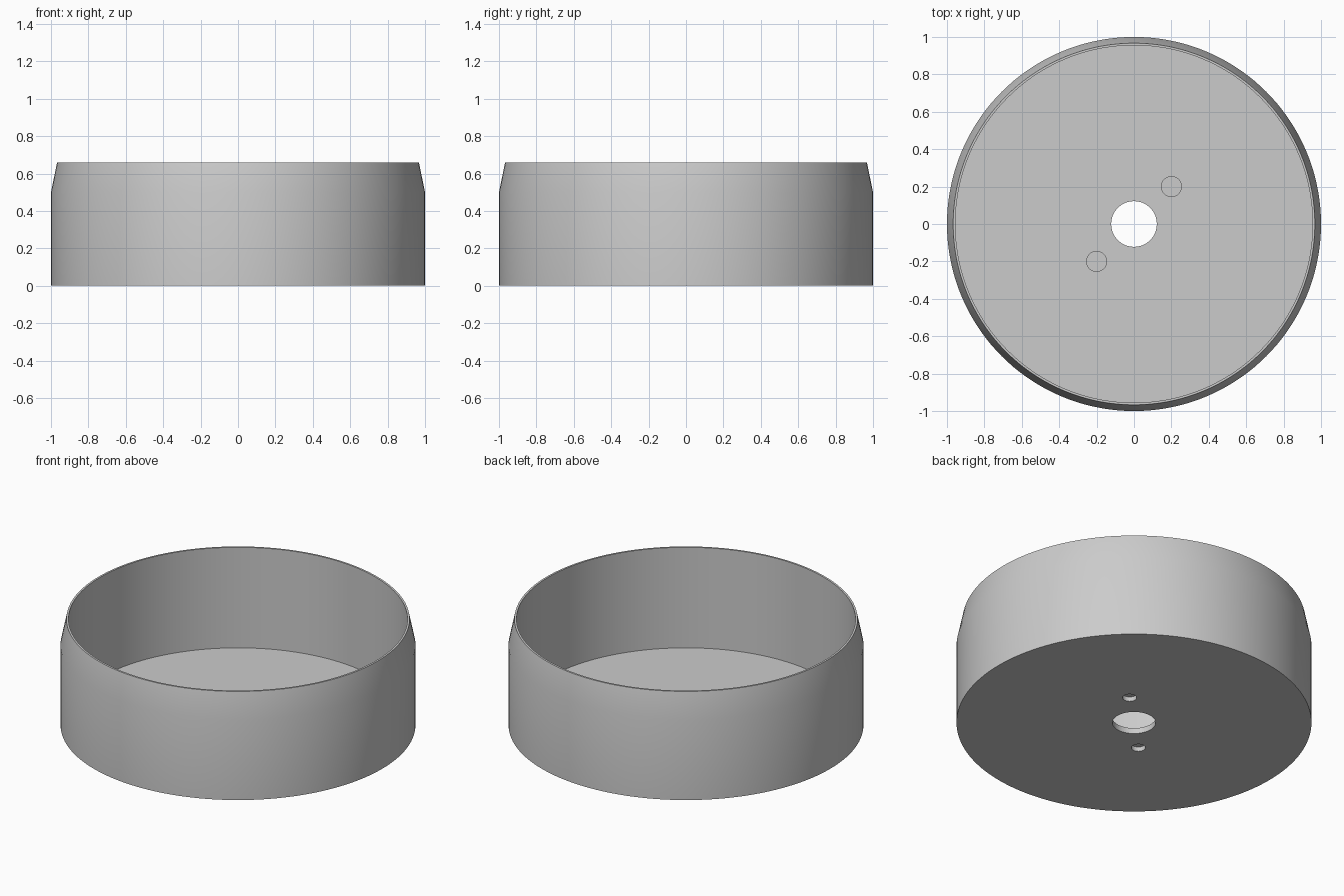
import bpy, bmesh, math

if "Cube" in bpy.data.objects:
    bpy.data.objects.remove(bpy.data.objects["Cube"])

FLOOR = 0.035
grey = bpy.data.materials.new("light_grey")
grey.use_nodes = True
grey.diffuse_color = (0.6, 0.6, 0.6, 1)
grey.node_tree.nodes["Principled BSDF"].inputs["Base Color"].default_value = (0.6, 0.6, 0.6, 1)


def lathe(name, profile, steps=144):
    """Spin a closed (radius, height) outline around z."""
    bm = bmesh.new()
    verts = [bm.verts.new((r, 0, z)) for r, z in profile]
    edges = [bm.edges.new((a, b)) for a, b in zip(verts, verts[1:] + verts[:1])]
    bmesh.ops.spin(bm, geom=verts + edges, cent=(0, 0, 0), axis=(0, 0, 1),
                   angle=math.tau, steps=steps, use_duplicate=False)
    bmesh.ops.remove_doubles(bm, verts=bm.verts, dist=1e-5)
    bmesh.ops.recalc_face_normals(bm, faces=bm.faces)
    mesh = bpy.data.meshes.new(name)
    bm.to_mesh(mesh)
    bm.free()
    obj = bpy.data.objects.new(name, mesh)
    bpy.context.collection.objects.link(obj)
    mesh.materials.append(grey)
    return obj


def rod(name, x, y, radius, low, high):
    bpy.ops.mesh.primitive_cylinder_add(vertices=48, radius=radius, depth=high - low,
                                        location=(x, y, (low + high) / 2))
    obj = bpy.context.object
    obj.name = name
    obj.data.materials.append(grey)
    return obj


def combine(target, tool, operation):
    """Apply a boolean and discard the tool."""
    mod = target.modifiers.new(operation, "BOOLEAN")
    mod.operation, mod.object, mod.solver = operation, tool, "EXACT"
    bpy.context.view_layer.objects.active = target
    bpy.ops.object.modifier_apply(modifier=mod.name)
    bpy.data.objects.remove(tool)


# Round tray: flat floor with centre hole, thin wall tapering at the rim
tray = lathe("round_tray", [
    (0.122, 0), (1, 0), (1, 0.5), (0.967, 0.66),
    (0.955, 0.66), (0.955, FLOOR), (0.122, FLOOR)])

# Two low bosses on the floor, with blind sockets underneath
for side in (-1, 1):
    p = side * 0.2
    combine(tray, rod("boss", p, p, 0.056, FLOOR / 2, 0.05), "UNION")
    combine(tray, rod("socket", p, p, 0.04, -0.1, 0.028), "DIFFERENCE")

bpy.ops.object.select_all(action="DESELECT")
tray.select_set(True)
bpy.context.view_layer.objects.active = tray
bpy.ops.object.shade_smooth_by_angle(angle=math.radians(30))
